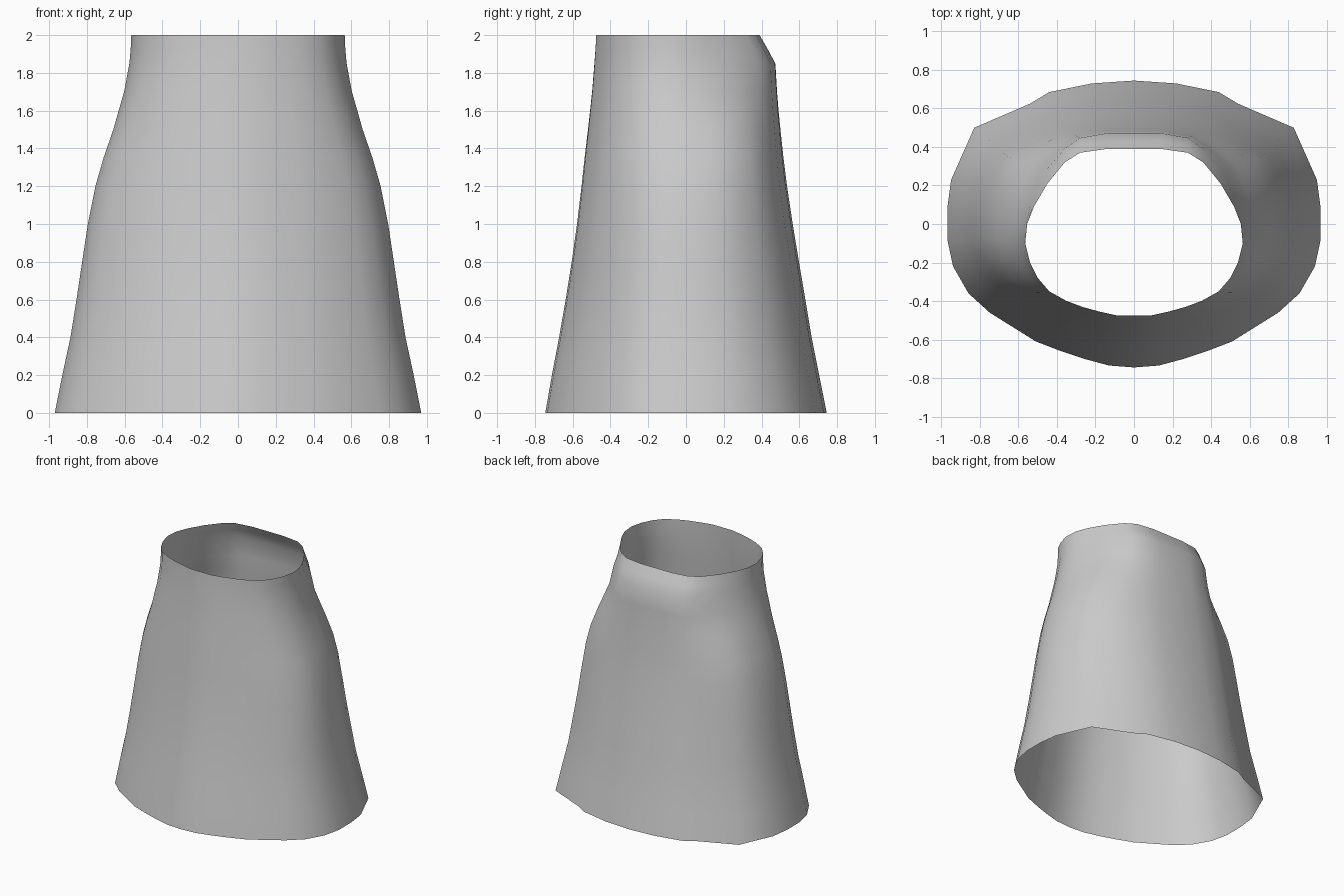
import bpy, bmesh, math

# Half outlines of the two open rims, from front centre round to back centre
BOTTOM = [(0, -.745), (.13, -.735), (.26, -.70), (.38, -.66), (.51, -.61), (.75, -.46),
          (.86, -.36), (.94, -.22), (.97, -.08), (.97, .08), (.95, .23), (.83, .50),
          (.54, .625), (.44, .685), (.22, .73), (0, .745)]
TOP = [(0, -.475), (.09, -.475), (.18, -.455), (.27, -.43), (.35, -.40), (.44, -.35),
       (.50, -.28), (.54, -.20), (.565, -.10), (.555, 0), (.52, .09), (.45, .21),
       (.36, .32), (.28, .37), (.14, .39), (0, .39)]

# Levels: height, half width, front depth, back depth, blend to top outline, corner bulge
LEVELS = [(0, .97, .745, .745, 0, 0), (.2, .93, .71, .705, .03, 0),
          (.4, .887, .672, .665, .06, 0), (.6, .855, .637, .632, .1, .005),
          (.8, .825, .605, .598, .15, .01), (1.0, .795, .577, .565, .2, .02),
          (1.2, .755, .553, .535, .28, .04), (1.35, .712, .537, .516, .38, .055),
          (1.5, .66, .519, .50, .55, .055), (1.6, .632, .508, .49, .68, .04),
          (1.7, .603, .497, .482, .78, .02), (1.85, .575, .485, .473, .85, .01),
          (1.93, .568, .479, .43, .93, 0), (2.0, .565, .475, .39, 1, 0)]


def normalised(outline):
    w = max(p[0] for p in outline)
    f, b = -outline[0][1], outline[-1][1]
    return [(x / w, y / (f if y < 0 else b)) for x, y in outline]


def ring(level):
    z, w, f, b, t, bulge = level
    half = []
    for i, (p, q) in enumerate(zip(normalised(BOTTOM), normalised(TOP))):
        k = 1 + bulge * math.exp(-((i - 11) / 1.0) ** 2)
        x = p[0] + (q[0] - p[0]) * t
        fp = p[1] * (f if p[1] < 0 else b)
        fq = q[1] * (f if q[1] < 0 else b)
        half.append((x * w * k, (fp + (fq - fp) * t) * k, z))
    return half + [(-x, y, z) for x, y, z in half[-2:0:-1]]


# Loft the open shell through all levels
bm = bmesh.new()
rings = [[bm.verts.new(p) for p in ring(level)] for level in LEVELS]
for lower, upper in zip(rings, rings[1:]):
    n = len(lower)
    for i in range(n):
        j = (i + 1) % n
        bm.faces.new((lower[i], lower[j], upper[j], upper[i])).smooth = True
mesh = bpy.data.meshes.new("flared_sleeve")
bm.to_mesh(mesh)
bm.free()
sleeve = bpy.data.objects.new("flared_sleeve", mesh)
bpy.context.collection.objects.link(sleeve)
